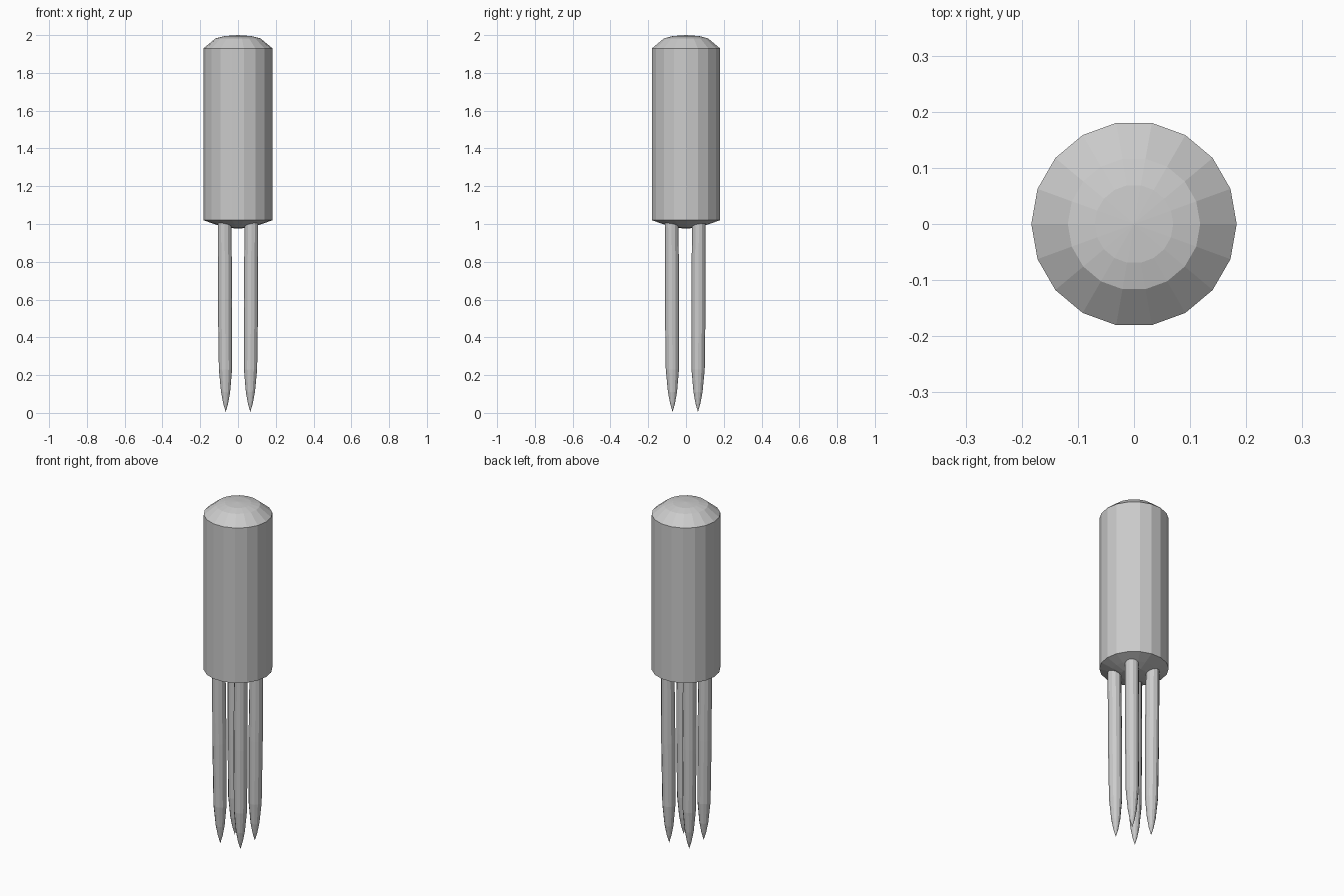
import bpy, bmesh, math
from mathutils import Vector

if "Cube" in bpy.data.objects:
    bpy.data.objects.remove(bpy.data.objects["Cube"])


def lathe(name, rings, sides):
    """Skin round rings given as (radius, x, y, z); radius 0 makes a point."""
    bm = bmesh.new()
    loops = []
    for r, x, y, z in rings:
        if r == 0:
            loops.append([bm.verts.new((x, y, z))])
        else:
            loops.append([bm.verts.new((x + r * math.cos(2 * math.pi * i / sides),
                                        y + r * math.sin(2 * math.pi * i / sides), z))
                          for i in range(sides)])
    for a, b in zip(loops, loops[1:]):
        for i in range(sides):
            j = (i + 1) % sides
            if len(a) == 1:
                bm.faces.new((a[0], b[j], b[i]))
            elif len(b) == 1:
                bm.faces.new((a[i], a[j], b[0]))
            else:
                bm.faces.new((a[i], a[j], b[j], b[i]))
    if len(loops[-1]) > 1:
        bm.faces.new(loops[-1])
    bmesh.ops.recalc_face_normals(bm, faces=bm.faces)
    mesh = bpy.data.meshes.new(name)
    bm.to_mesh(mesh)
    bm.free()
    obj = bpy.data.objects.new(name, mesh)
    bpy.context.collection.objects.link(obj)
    return obj


# Handle: cylinder with a shallow cap at the bottom and a stepped dome on top
profile = [(0, 0.975), (0.07, 0.982), (0.12, 0.998), (0.183, 1.02),
           (0.183, 1.93), (0.118, 1.983), (0.07, 1.995), (0, 2.0)]
lathe("handle", [(r, 0, 0, z) for r, z in profile], 18)

# Prongs: four pointed rods, leaning slightly inward towards the tips
prong = [(0, 0.005), (0.013, 0.05), (0.024, 0.11), (0.035, 0.23),
         (0.038, 0.6), (0.036, 1.01)]
for side, sx in (("left", -1), ("right", 1)):
    for depth, sy in (("front", -1), ("back", 1)):
        tip = Vector((sx * 0.065, sy * 0.067 - 0.004))
        top = Vector((sx * 0.071, sy * 0.072 - 0.004))
        rings = []
        for r, z in prong:
            c = tip.lerp(top, z)
            rings.append((r, c.x, c.y, z))
        lathe(f"{depth}_{side}_prong", rings, 12)
